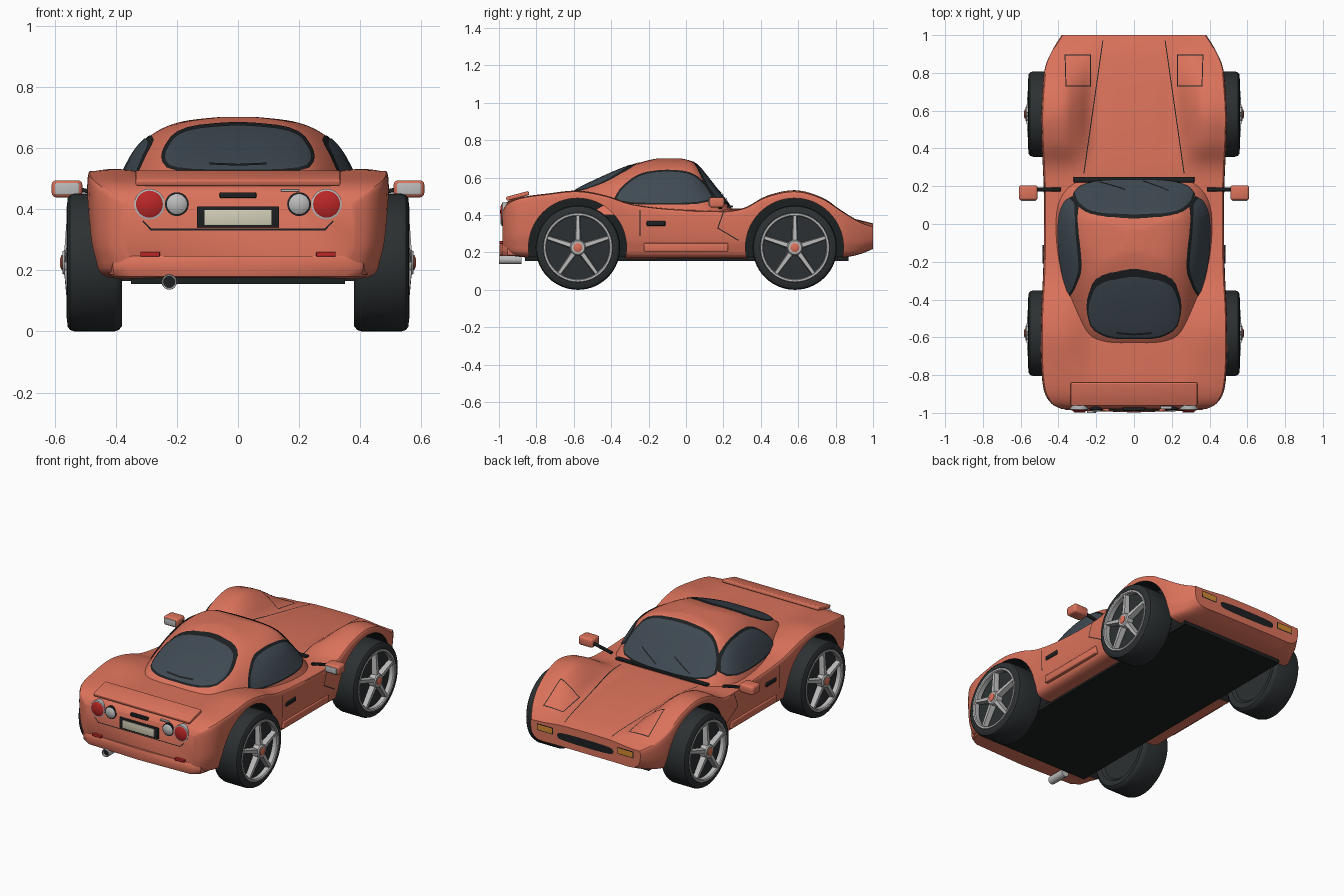
import bpy, bmesh, math
from mathutils import Vector, Matrix

if "Cube" in bpy.data.objects:
    bpy.data.objects.remove(bpy.data.objects["Cube"])

def material(name, c):
    m = bpy.data.materials.new(name)
    m.diffuse_color = (*c, 1)
    m.use_nodes = True
    m.node_tree.nodes["Principled BSDF"].inputs["Base Color"].default_value = m.diffuse_color
    return m

PAINT = material("paint", (0.71, 0.17, 0.105))
BLACK = material("black", (0.012, 0.014, 0.015))
RUBBER = material("rubber", (0.025, 0.03, 0.032))
GLASS = material("glass", (0.05, 0.068, 0.085))
SILVER = material("silver", (0.5, 0.5, 0.5))
RED = material("red", (0.5, 0.02, 0.02))
AMBER = material("amber", (0.65, 0.25, 0.03))
CREAM = material("cream", (0.65, 0.62, 0.48))

def finish(name, bm, mat, recalc=True, angle=35):
    if recalc:
        bmesh.ops.recalc_face_normals(bm, faces=bm.faces)
    me = bpy.data.meshes.new(name)
    bm.to_mesh(me)
    bm.free()
    me.materials.append(mat)
    ob = bpy.data.objects.new(name, me)
    bpy.context.collection.objects.link(ob)
    smooth(ob, angle)
    return ob

def smooth(ob, angle=35):
    bpy.ops.object.select_all(action='DESELECT')
    ob.select_set(True)
    bpy.context.view_layer.objects.active = ob
    bpy.ops.object.shade_smooth_by_angle(angle=math.radians(angle))

def spline(P, n, closed):
    """Catmull-Rom curve through points of any dimension."""
    N, out = len(P), []
    get = (lambda i: P[i % N]) if closed else (lambda i: P[max(0, min(N - 1, i))])
    for i in range(N if closed else N - 1):
        a, b, c, d = (get(i + k) for k in (-1, 0, 1, 2))
        for k in range(n):
            t = k / n
            out.append(tuple(0.5 * (2*q + (r-p)*t + (2*p-5*q+4*r-s)*t*t + (3*q-p-3*r+s)*t**3)
                             for p, q, r, s in zip(a, b, c, d)))
    return out if closed else out + [tuple(P[-1])]

def loft(name, rings, mat):
    bm = bmesh.new()
    R = [[bm.verts.new(p) for p in r] for r in rings]
    for A, B in zip(R, R[1:]):
        for i in range(len(A)):
            j = (i + 1) % len(A)
            bm.faces.new((A[i], A[j], B[j], B[i]))
    bm.faces.new(R[0])
    bm.faces.new(R[-1])
    return finish(name, bm, mat)

def mirrored(half):
    """Close a half outline (x, v) that starts and ends on x = 0."""
    return half + [(-x, v) for x, v in half[-2:0:-1]]

def lathe(name, profile, mat, loc, axis='x', sign=1, seg=40):
    bm = bmesh.new()
    vs = [bm.verts.new((t * sign, 0, r)) for r, t in profile]
    es = [bm.edges.new(e) for e in zip(vs, vs[1:])]
    bmesh.ops.spin(bm, geom=vs + es, cent=(0, 0, 0), axis=(1, 0, 0), angle=2*math.pi, steps=seg)
    bmesh.ops.remove_doubles(bm, verts=bm.verts, dist=1e-5)
    if axis == 'y':
        bmesh.ops.rotate(bm, verts=bm.verts, matrix=Matrix.Rotation(math.pi/2, 3, 'Z'))
    bmesh.ops.translate(bm, verts=bm.verts, vec=loc)
    return finish(name, bm, mat)

def box(name, c, s, mat, bevel=0.0, rot=None):
    bm = bmesh.new()
    bmesh.ops.create_cube(bm, size=1)
    bmesh.ops.scale(bm, verts=bm.verts, vec=s)
    if bevel:
        bmesh.ops.bevel(bm, geom=bm.edges[:], offset=bevel, segments=3, profile=0.5, affect='EDGES')
    if rot:
        bmesh.ops.rotate(bm, verts=bm.verts, matrix=Matrix.Rotation(rot[1], 3, rot[0]))
    bmesh.ops.translate(bm, verts=bm.verts, vec=c)
    return finish(name, bm, mat)

def rounded(P, times=2):
    for _ in range(times):
        P = [tuple(u*(1-t) + v*t for u, v in zip(a, b))
             for a, b in zip(P, P[1:] + P[:1]) for t in (0.22, 0.78)]
    return P

def patch(name, src, outline, axis, side, limit, mat, off, grow=0.0):
    """Piece of a surface inside a convex outline seen along an axis, lifted by off."""
    bm = bmesh.new()
    bm.from_mesh(src)
    bm.normal_update()
    for v, n in [(v, v.normal.copy()) for v in bm.verts]:
        v.co += n * off
    u, w = [i for i in range(3) if i != axis]
    cx, cy = (sum(p[k] for p in outline) / len(outline) for k in (0, 1))
    first = Vector((0, 0, 0))
    first[axis] = -side
    planes = [(-first * limit, first)]
    for a, b in zip(outline, outline[1:] + outline[:1]):
        n, co = Vector((0, 0, 0)), Vector((0, 0, 0))
        n[u], n[w], co[u], co[w] = b[1] - a[1], a[0] - b[0], a[0], a[1]
        if n[u] * (a[0] - cx) + n[w] * (a[1] - cy) < 0:
            n.negate()
        n.normalize()
        planes.append((co + n * grow, n))
    for co, n in planes:
        bmesh.ops.bisect_plane(bm, geom=bm.verts[:] + bm.edges[:] + bm.faces[:],
                               plane_co=co, plane_no=n, clear_outer=True)
    return finish(name, bm, mat, recalc=False)

def seam(name, src, path, axis, side, limit, width=0.005, off=0.002):
    for a, b in zip(path, path[1:]):
        d = (Vector(b) - Vector(a)).normalized() * width / 2
        n = Vector((-d.y, d.x))
        q = [tuple(v) for v in (Vector(a)-d+n, Vector(a)-d-n, Vector(b)+d-n, Vector(b)+d+n)]
        patch(name, src, q, axis, side, limit, BLACK, off)

# Lower body: y, half width, centre height, fender height, underside
stations = [(-.98, .38, .44, .425, .20), (-.95, .435, .475, .465, .19), (-.88, .475, .495, .495, .18),
            (-.74, .49, .50, .515, .17), (-.58, .492, .50, .53, .17), (-.43, .488, .485, .505, .17),
            (-.29, .48, .465, .46, .17), (-.1, .475, .44, .435, .17), (.15, .475, .435, .425, .17),
            (.3, .48, .435, .435, .17), (.43, .487, .43, .50, .17), (.58, .49, .42, .53, .17),
            (.72, .482, .405, .495, .17), (.83, .468, .39, .425, .175), (.92, .43, .375, .37, .19),
            (1.0, .38, .355, .34, .22)]
rings = []
for y, w, zc, zf, zb in spline(stations, 5, False):
    k, h = w / .49, zf - zb
    half = [(0, zc), (.12*k, zc-.001), (.22*k, zc-.003), (.30*k, zc*.4 + zf*.6), (.37*k, zf),
            (w-.025, zf-.004), (w, zf-.07*h), (w, zf-.5*h), (w-.015, zf-.8*h), (w-.06, zb),
            (.2, zb), (0, zb)]
    rings.append([(x, y, z) for x, z in spline(mirrored(half), 4, True)])
body = loft("body", rings, PAINT)
skin = body.data.copy()

# Wheel arches cut from the body, wells painted black
AX, AZ, AR = .58, .228, .262
for s in (-1, 1):
    for y in (-AX, AX):
        cut = lathe("arch_cutter", [(0, .34), (AR, .34), (AR, .7), (0, .7)], BLACK, (0, y, AZ), 'x', s, 64)
        cut.hide_render = True
        m = body.modifiers.new("arch", 'BOOLEAN')
        m.operation, m.solver, m.object = 'DIFFERENCE', 'EXACT', cut
body.data = bpy.data.meshes.new_from_object(body.evaluated_get(bpy.context.evaluated_depsgraph_get()))
body.modifiers.clear()
for o in [o for o in bpy.data.objects if o.name.startswith("arch_cutter")]:
    bpy.data.objects.remove(o)
body.data.materials.clear()
for m in (PAINT, BLACK):
    body.data.materials.append(m)
for p in body.data.polygons:
    c = p.center
    well = abs(c.x) > .33 and math.hypot(abs(c.y) - AX, c.z - AZ) < AR + .0005
    p.material_index = int(well)
smooth(body)

# Cabin: height, front, rear, front / middle / rear half widths
levels = [(.40, .27, -.72, .34, .42, .31), (.46, .225, -.67, .325, .395, .29), (.53, .17, -.59, .30, .365, .265),
          (.60, .115, -.45, .27, .325, .24), (.655, .07, -.32, .235, .265, .205),
          (.688, .03, -.22, .165, .18, .15), (.703, -.03, -.15, .05, .055, .05)]
rings = []
for z, f, r, wf, w, wr in spline(levels, 6, False):
    L = f - r
    half = [(0, f), (wf*.6, f-.008*L), (wf, f-.05*L), (w, f-.2*L), (w*.97, f-.52*L),
            (wr, r+.12*L), (wr*.6, r+.015*L), (0, r)]
    rings.append([(x, y, z) for x, y in spline(mirrored(half), 5, True)])
cabin = loft("cabin", rings, PAINT)
cs = cabin.data

# Windows with black seals
windscreen = rounded([(-.32, .455), (.32, .455), (.30, .56), (.22, .668), (0, .685), (-.22, .668), (-.30, .56)])
rear = rounded([(-.215, .53), (.215, .53), (.25, .575), (.195, .66), (0, .68), (-.195, .66), (-.25, .575)])
door = rounded([(-.385, .465), (.155, .465), (.10, .565), (.02, .625), (-.12, .635), (-.25, .615), (-.345, .54)])
for name, out, ax, sd, lim in (("windscreen", windscreen, 1, 1, -.02), ("rear_window", rear, 1, -1, .2),
                               ("side_window", door, 0, 1, .2), ("side_window", door, 0, -1, .2)):
    patch(name + "_seal", cs, out, ax, sd, lim, BLACK, .003, .01)
    patch(name, cs, out, ax, sd, lim, GLASS, .006)
seam("rear_wiper", cs, [(-.09, .55), (0, .546), (.09, .55)], 1, -1, .2, .006, .011)
for x in (-.18, .05):
    seam("wiper", cs, [(x, .475), (x + .13, .53)], 1, 1, 0, .006, .011)
box("cowl", (0, .235, .445), (.64, .03, .012), BLACK, .004)

# Panel seams, lamps and trim on both sides
for s in (-1, 1):
    seam("bonnet_seam", skin, [(s*.165, .97), (s*.265, .27)], 2, 1, .3)
    seam("headlight_seam", skin, [(s*.23, .895), (s*.365, .895), (s*.36, .73), (s*.23, .73), (s*.23, .895)], 2, 1, .3)
    seam("door_seam", skin, [(-.245, .425), (-.245, .29)], 0, s, .3)
    seam("door_front_seam", skin, [(.2, .415), (.17, .33), (.28, .265)], 0, s, .3)
    patch("indicator", skin, [(s*.23, .285), (s*.33, .285), (s*.33, .318), (s*.23, .318)], 1, 1, .9, BLACK, .002, .005)
    patch("indicator_lens", skin, [(s*.23, .285), (s*.33, .285), (s*.33, .318), (s*.23, .318)], 1, 1, .9, AMBER, .004)
    box("sill", (s*.462, 0, .227), (.03, .45, .045), PAINT, .006)
    box("door_handle", (s*.476, -.16, .355), (.018, .1, .026), BLACK, .005)
    for name, x, r, mat in (("tail_lamp", .29, .044, RED), ("reverse_lamp", .20, .033, SILVER)):
        lathe(name + "_ring", [(0, .94), (r+.006, .94), (r+.006, .982), (r, .984), (0, .984)], BLACK if mat is SILVER else SILVER,
              (s*x, 0, .417), 'y', -1, 32)
        lathe(name, [(r, .975), (r, .984), (r*.7, .991), (0, .994)], mat, (s*x, 0, .417), 'y', -1, 32)
    box("reflector", (s*.288, -.982, .253), (.064, .03, .015), RED, .003)
    # Door mirrors
    box("mirror", (s*.56, .165, .467), (.1, .08, .056), PAINT, .014)
    box("mirror_glass", (s*.56, .127, .467), (.08, .012, .038), SILVER, .004)
    box("mirror_arm", (s*.455, .183, .452), (.14, .02, .014), BLACK, .004, ('Y', -s*.2))

# Nose slot
patch("nose_slot", skin, rounded([(-.18, .26), (.18, .26), (.2, .285), (.18, .31), (-.18, .31), (-.2, .285)]),
      1, 1, .9, BLACK, .003)

# Tail parts
box("spoiler", (0, -.9, .502), (.67, .125, .022), PAINT, .006, ('X', .26))
for x in (-.25, .25):
    box("spoiler_foot", (x, -.89, .49), (.03, .05, .03), PAINT)
box("plate_frame", (0, -.98, .375), (.27, .014, .07), BLACK, .003)
box("plate", (0, -.986, .373), (.22, .01, .05), CREAM, .002)
box("boot_handle", (0, -.98, .446), (.12, .02, .018), BLACK, .004)
box("boot_latch", (.17, -.972, .462), (.06, .015, .008), SILVER, .002)
seam("boot_seam", skin, [(-.31, .36), (-.285, .334), (.285, .334), (.31, .36)], 1, -1, .9)
half = [(0, -.998), (.36, -.985), (.41, -.955), (.428, -.9), (.425, -.86), (.2, -.86), (0, -.86)]
loft("rear_bumper", [[(x*k, (y+.9)*k-.9, z) for x, y in mirrored(half)]
                     for z, k in ((.18, .97), (.187, .99), (.215, 1), (.238, .99), (.247, .96))], PAINT)
lathe("exhaust", [(0, .93), (.018, .93), (.019, .998), (.024, 1.0), (.025, .99), (.025, .88), (0, .88)],
      SILVER, (-.225, 0, .162), 'y', -1, 24)
lathe("exhaust_bore", [(.019, .985), (0, .985)], BLACK, (-.225, 0, .162), 'y', -1, 24)
box("floor_pan", (0, .005, .166), (.7, 1.73, .022), BLACK)

# Wheels
for s in (-1, 1):
    for y in (-.578, .582):
        at = (0, y, .226)
        lathe("tyre", [(0, .40), (.16, .40), (.175, .385), (.208, .38), (.221, .39), (.226, .405), (.226, .535),
                       (.221, .55), (.21, .558), (.186, .56), (.178, .55), (.172, .525), (0, .525)], RUBBER, at, 'x', s, 56)
        lathe("rim", [(.168, .53), (.168, .556), (.173, .562), (.183, .562), (.186, .556), (.18, .53)], SILVER, at, 'x', s, 56)
        bm = bmesh.new()
        for i in range(5):
            a = math.radians(72 * i)
            vs = [bm.verts.new((s*x, y + r*math.sin(a) + d*math.cos(a), .226 + r*math.cos(a) - d*math.sin(a)))
                  for x0, x1, r, hw in ((.535, .570, .02, .017), (.53, .559, .174, .0115))
                  for x, d in ((x0, -hw), (x1, -hw*.7), (x1, hw*.7), (x0, hw))]
            for f in ((0, 1, 2, 3), (4, 5, 6, 7), (0, 1, 5, 4), (1, 2, 6, 5), (2, 3, 7, 6), (3, 0, 4, 7)):
                bm.faces.new([vs[k] for k in f])
        finish("spokes", bm, SILVER)
        lathe("hub", [(0, .53), (.042, .53), (.042, .568), (.036, .575), (0, .575)], SILVER, at, 'x', s, 32)
        lathe("hub_cap", [(.024, .57), (.024, .578), (.015, .582), (0, .583)], PAINT, at, 'x', s, 24)
